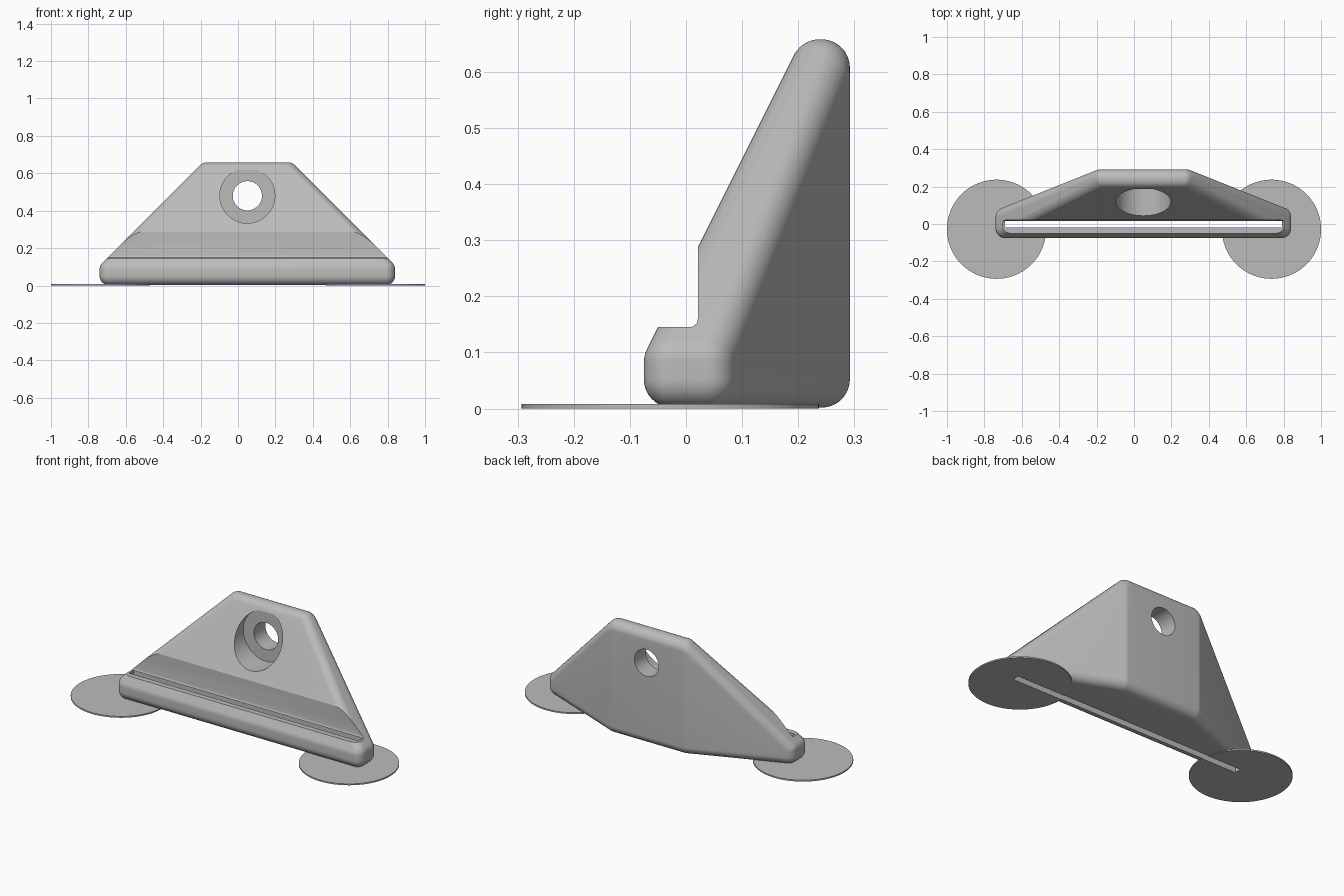
import bpy, bmesh, math
from itertools import combinations
from mathutils import Matrix, Vector

cube = bpy.data.objects.get("Cube")
if cube:
    bpy.data.objects.remove(cube, do_unlink=True)

CX = 0.05          # middle of the bracket
R = 0.05           # edge rounding radius

grey = bpy.data.materials.new("plain_grey")
grey.use_nodes = True
grey.diffuse_color = (0.5, 0.5, 0.5, 1)
grey.node_tree.nodes["Principled BSDF"].inputs["Base Color"].default_value = (0.5, 0.5, 0.5, 1)


def finish(name, bm):
    bmesh.ops.recalc_face_normals(bm, faces=bm.faces)
    mesh = bpy.data.meshes.new(name)
    bm.to_mesh(mesh)
    bm.free()
    mesh.materials.append(grey)
    ob = bpy.data.objects.new(name, mesh)
    bpy.context.scene.collection.objects.link(ob)
    return ob


def prism(name, outline, axis, start, end):
    """Extrude a 2D outline along x or z."""
    place = (lambda p, t: (t, p[0], p[1])) if axis == "x" else (lambda p, t: (p[0], p[1], t))
    bm = bmesh.new()
    face = bm.faces.new([bm.verts.new(place(p, start)) for p in outline])
    new = bmesh.ops.extrude_face_region(bm, geom=[face])["geom"]
    move = Vector(place((0, 0), end - start))
    bmesh.ops.translate(bm, vec=move, verts=[v for v in new if isinstance(v, bmesh.types.BMVert)])
    return finish(name, bm)


def cylinder(name, radius, centre, depth, along_y=False):
    bm = bmesh.new()
    turn = Matrix.Rotation(math.pi / 2, 4, "X") if along_y else Matrix()
    bmesh.ops.create_cone(bm, cap_ends=True, segments=96, radius1=radius, radius2=radius,
                          depth=depth, matrix=Matrix.Translation(centre) @ turn)
    return finish(name, bm)


def rounded_solid(name, planes):
    """Convex solid bounded by planes, every edge rounded by a ball of radius R."""
    planes = [(Vector(n).normalized(), d / Vector(n).length - R) for n, d in planes]
    corners = []
    for trio in combinations(planes, 3):
        m = Matrix([n for n, d in trio])
        if abs(m.determinant()) > 1e-4:
            p = m.inverted() @ Vector([d for n, d in trio])
            if all(n.dot(p) < d + 1e-5 for n, d in planes):
                if all((p - c).length > 1e-4 for c in corners):
                    corners.append(p)
    bm = bmesh.new()
    for c in corners:
        bmesh.ops.create_uvsphere(bm, u_segments=48, v_segments=24, radius=R,
                                  matrix=Matrix.Translation(c))
        for n, d in planes:
            if abs(n.dot(c) - d) < 1e-4:
                bm.verts.new(c + n * R)
    bmesh.ops.delete(bm, geom=bm.faces[:], context="FACES_ONLY")
    bmesh.ops.delete(bm, geom=bm.edges[:], context="EDGES_FACES") if not bm.verts else None
    points = [v.co.copy() for v in bm.verts]
    bm.free()
    bm = bmesh.new()
    for p in points:
        bm.verts.new(p)
    bmesh.ops.remove_doubles(bm, verts=bm.verts, dist=1e-4)
    bmesh.ops.convex_hull(bm, input=bm.verts)
    bmesh.ops.delete(bm, geom=[v for v in bm.verts if not v.link_faces], context="VERTS")
    bmesh.ops.dissolve_limit(bm, angle_limit=math.radians(0.3), verts=bm.verts, edges=bm.edges)
    return finish(name, bm)


def cut(ob, *cutters):
    for c in cutters:
        mod = ob.modifiers.new("cut_" + c.name, "BOOLEAN")
        mod.operation, mod.solver, mod.object = "DIFFERENCE", "EXACT", c
        c.hide_render = True
        c.hide_set(True)


# Bracket body: wedge with sloping front, 45 degree shoulders and tapered back
planes = [((0, 0, -1), -0.002), ((0, 0, 1), 0.658), ((0, -1, 0), 0.075),
          ((0, 1, 0), 0.292), ((0, -2, 1), 0.245)]
for s in (-1, 1):
    planes += [((s, 0, 0), 0.79 + s * CX),
               ((s, 0, 1), 0.897 + s * CX),
               ((0.4 * s, 1, 0), 0.388 + 0.4 * s * CX)]
body = rounded_solid("bracket_body", planes)

# Front ledge notch with a small fillet in its inner corner
f, wall, ledge = 0.015, 0.021, 0.145
arc = [(wall - f + f * math.sin(a), ledge + f - f * math.cos(a))
       for a in (math.radians(15 * i) for i in range(7))]
notch = prism("notch_cutter", [(-0.3, ledge)] + arc + [(wall, 0.9), (-0.3, 0.9)], "x", -1.2, 1.2)

# Long strap slot, screw hole and its counterbore
slot = prism("slot_cutter", [(CX - 0.74, -0.018), (CX + 0.74, -0.018),
                             (CX + 0.74, 0.022), (CX - 0.74, 0.022)], "z", -0.1, 0.15)
hole = cylinder("hole_cutter", 0.078, (CX, 0.2, 0.48), 0.8, True)
bore = cylinder("bore_cutter", 0.147, (CX, -0.113, 0.48), 0.6, True)
cut(body, notch, slot, hole, bore)

# Thin round pads under both ends
parts = [body]
for side, s in (("left", 1), ("right", -1)):
    pad = cylinder(side + "_pad", 0.265, (0.735 * s, -0.028, 0.004), 0.008)
    cut(pad, slot)
    parts.append(pad)

# Apply the cuts, then smooth the rounded surfaces
for ob in parts:
    bpy.ops.object.select_all(action="DESELECT")
    ob.select_set(True)
    bpy.context.view_layer.objects.active = ob
    for mod in list(ob.modifiers):
        bpy.ops.object.modifier_apply(modifier=mod.name)
    bpy.ops.object.shade_smooth_by_angle(angle=math.radians(20))
for c in (notch, slot, hole, bore):
    bpy.data.objects.remove(c, do_unlink=True)
